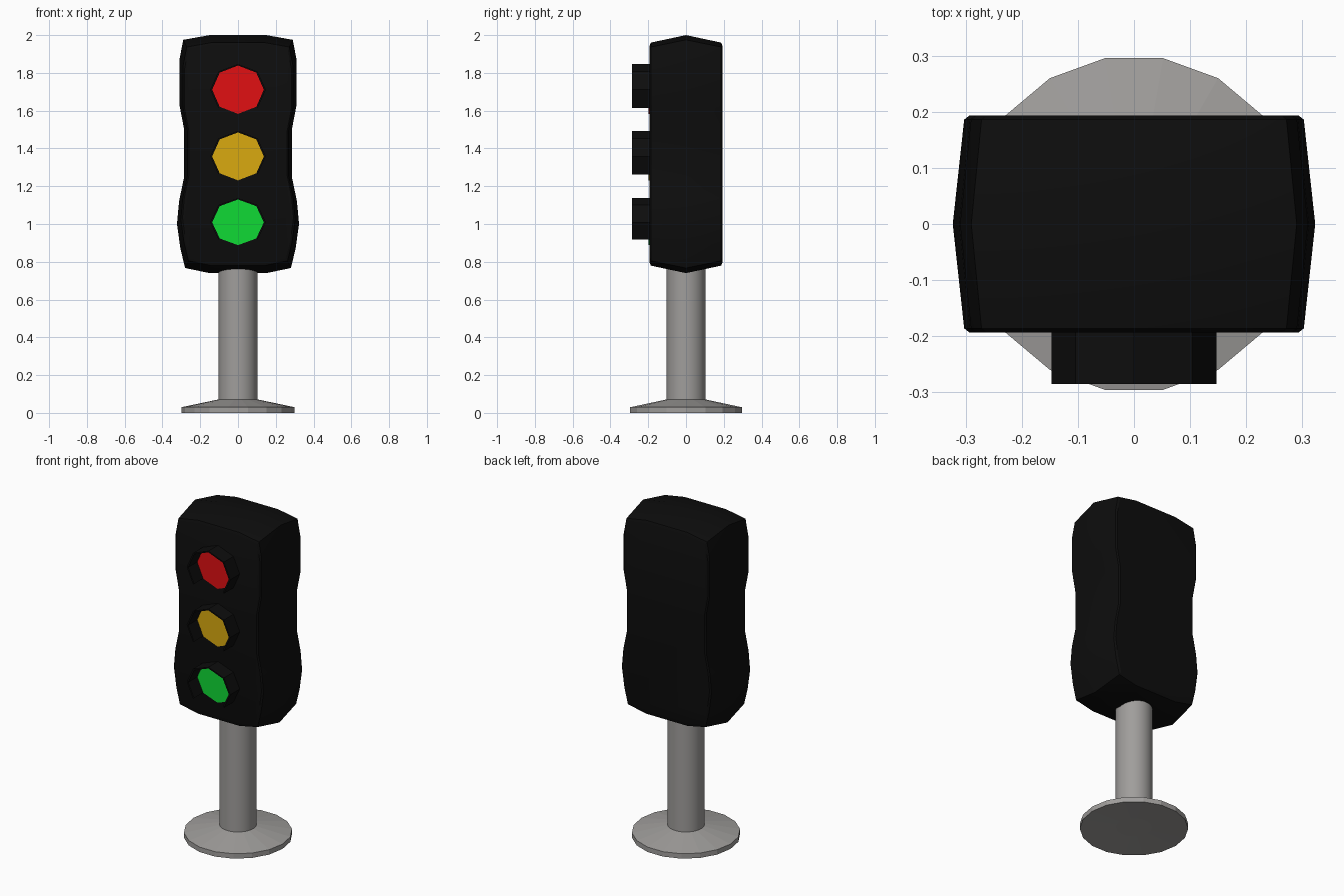
import bpy, bmesh, math

if "Cube" in bpy.data.objects:
    bpy.data.objects.remove(bpy.data.objects["Cube"])


def material(name, r, g, b):
    m = bpy.data.materials.new(name)
    m.diffuse_color = (r, g, b, 1)
    m.use_nodes = True
    m.node_tree.nodes["Principled BSDF"].inputs["Base Color"].default_value = m.diffuse_color
    return m


BLACK = material("black", 0.004, 0.004, 0.004)
GREY = material("grey", 0.35, 0.34, 0.33)
RED = material("red", 0.75, 0.005, 0.006)
YELLOW = material("yellow", 0.70, 0.40, 0.005)
GREEN = material("green", 0.005, 0.70, 0.035)


def make_object(name, bm, mat, smooth=None):
    bmesh.ops.recalc_face_normals(bm, faces=bm.faces)
    me = bpy.data.meshes.new(name)
    bm.to_mesh(me)
    bm.free()
    me.materials.append(mat)
    ob = bpy.data.objects.new(name, me)
    bpy.context.collection.objects.link(ob)
    if smooth:
        bpy.ops.object.select_all(action='DESELECT')
        ob.select_set(True)
        bpy.context.view_layer.objects.active = ob
        bpy.ops.object.shade_smooth_by_angle(angle=math.radians(smooth))
    return ob


def loft(name, rings, mat, smooth=None):
    """Bridge equal-length point rings and cap both ends."""
    bm = bmesh.new()
    vs = [[bm.verts.new(p) for p in ring] for ring in rings]
    n = len(vs[0])
    for a, b in zip(vs, vs[1:]):
        for i in range(n):
            j = (i + 1) % n
            bm.faces.new((a[i], a[j], b[j], b[i]))
    bm.faces.new(vs[0])
    bm.faces.new(vs[-1])
    return make_object(name, bm, mat, smooth)


def circle(r, z, n):
    return [(r * math.cos(2 * math.pi * i / n), r * math.sin(2 * math.pi * i / n), z)
            for i in range(n)]


# Base plate (18 sides, slightly hollow underside) and pole
loft("base", [circle(0.10, 0.008, 18), circle(0.30, 0, 18), circle(0.30, 0.03, 18),
              circle(0.10, 0.072, 18)], GREY)
loft("pole", [circle(0.103, 0.065, 36), circle(0.103, 0.80, 36)], GREY, 30)

# Housing: half outline in x, z, mirrored, then scaled towards front and back
half = [(0.15, 0.74), (0.28, 0.767), (0.305, 0.87), (0.323, 1.0), (0.312, 1.12),
        (0.285, 1.25), (0.285, 1.50), (0.31, 1.63), (0.31, 1.87), (0.29, 1.975),
        (0.15, 2.0)]
outline = half + [(-x, z) for x, z in reversed(half)]
ZC = 1.37


def section(y, s):
    return [(x * s, y, ZC + (z - ZC) * s) for x, z in outline]


loft("housing", [section(-0.193, 0.91), section(-0.186, 0.937), section(0, 1),
                 section(0.186, 0.937), section(0.193, 0.91)], BLACK, 25)


# Lamps: octagonal lens plus a visor open at the bottom
def octagon(rx, rz, zc, y, k):
    a = math.radians(-45 + 45 * k)
    return (rx * math.cos(a), y, zc + rz * math.sin(a))


for name, zc, rz, mat in (("red", 1.711, 0.128, RED), ("yellow", 1.358, 0.127, YELLOW),
                          ("green", 1.009, 0.121, GREEN)):
    loft(name + "_lens", [[octagon(0.137, rz, zc, y, k) for k in range(8)]
                          for y in (-0.190, -0.198)], mat)
    # visor wraps seven of the eight corners
    bm = bmesh.new()
    rows = []
    for k in range(7):
        rows.append([bm.verts.new(octagon(rx, r, zc, y, k))
                     for rx, r, y in ((0.147, rz + 0.008, -0.18), (0.147, rz + 0.008, -0.285),
                                      (0.137, rz, -0.285), (0.137, rz, -0.18))])
    for a, b in zip(rows, rows[1:]):
        for i in range(4):
            j = (i + 1) % 4
            bm.faces.new((a[i], a[j], b[j], b[i]))
    bm.faces.new(rows[0])
    bm.faces.new(rows[-1])
    make_object(name + "_visor", bm, BLACK)
